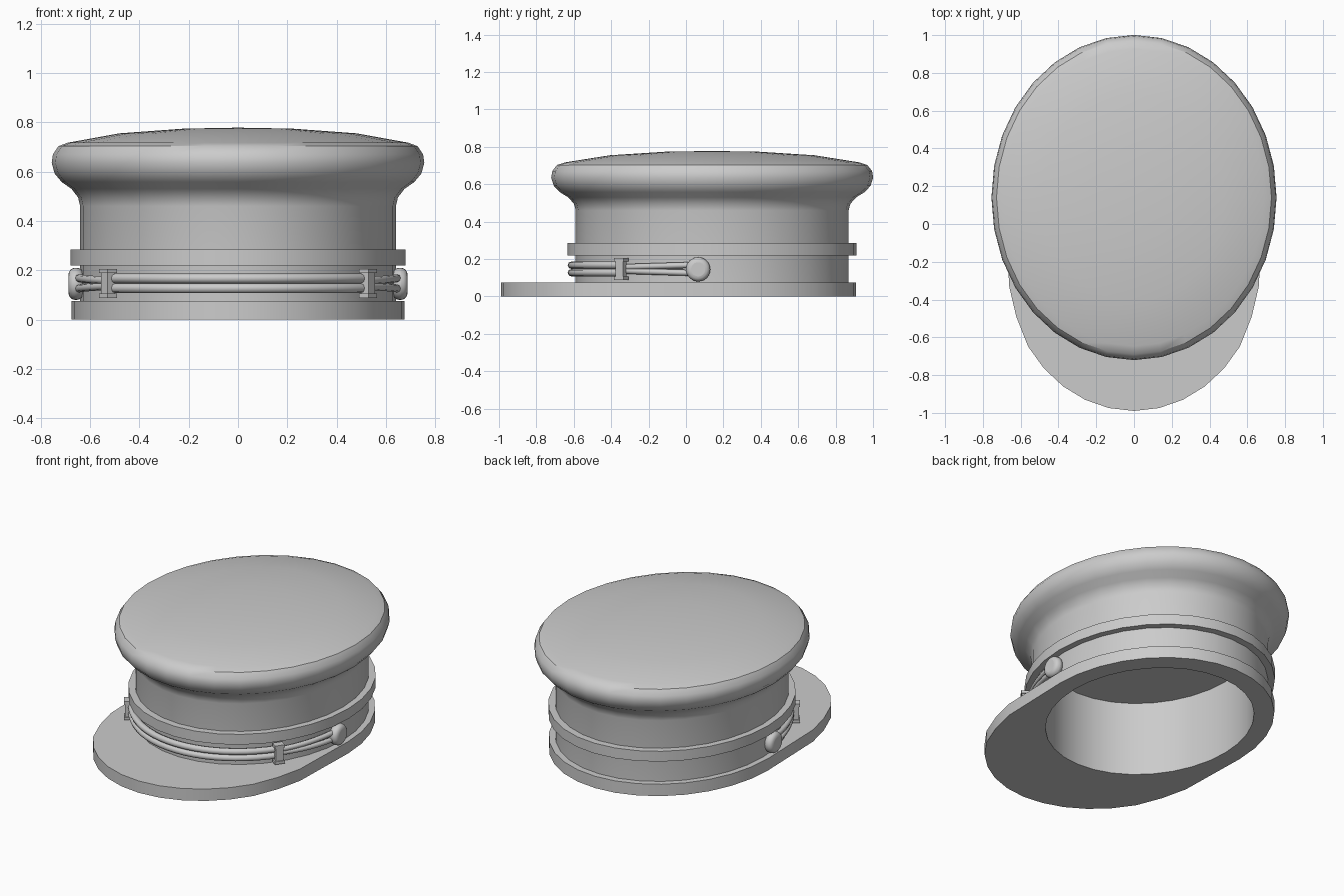
import bpy, bmesh, math
from mathutils import Matrix, Vector

if "Cube" in bpy.data.objects:
    bpy.data.objects.remove(bpy.data.objects["Cube"])

SEG = 32
CY = 0.14      # centre of the oval in y
ASPECT = 1.14  # oval depth / width

mat = bpy.data.materials.new("plain grey")
mat.diffuse_color = (0.6, 0.6, 0.6, 1)
mat.use_nodes = True
mat.node_tree.nodes["Principled BSDF"].inputs["Base Color"].default_value = mat.diffuse_color


def oval(a, t, z):
    """Point on the oval of half width a, t measured from the front."""
    return Vector((a * math.sin(t), CY - a * ASPECT * math.cos(t), z))


def finish(ob, angle=35):
    ob.data.materials.clear()
    ob.data.materials.append(mat)
    bpy.ops.object.select_all(action='DESELECT')
    ob.select_set(True)
    bpy.context.view_layer.objects.active = ob
    bpy.ops.object.shade_smooth_by_angle(angle=math.radians(angle))
    return ob


def from_bmesh(name, bm):
    bmesh.ops.recalc_face_normals(bm, faces=bm.faces)
    me = bpy.data.meshes.new(name)
    bm.to_mesh(me)
    bm.free()
    ob = bpy.data.objects.new(name, me)
    bpy.context.collection.objects.link(ob)
    return finish(ob)


def loft(name, loops, closed=False):
    """Bridge rings of points; a one-point ring is a pole."""
    bm = bmesh.new()
    rings = [[bm.verts.new(p) for p in loop] for loop in loops]
    pairs = list(zip(rings, rings[1:]))
    if closed:
        pairs.append((rings[-1], rings[0]))
    for r, s in pairs:
        for i in range(SEG):
            j = (i + 1) % SEG
            if len(r) == 1:
                bm.faces.new((r[0], s[i], s[j]))
            elif len(s) == 1:
                bm.faces.new((r[i], r[j], s[0]))
            else:
                bm.faces.new((r[i], r[j], s[j], s[i]))
    return from_bmesh(name, bm)


def ring(a, z):
    if a == 0:
        return [Vector((0, CY, z))]
    return [oval(a, 2 * math.pi * i / SEG, z) for i in range(SEG)]


def brim_ring(z):
    """Oval whose front half is pushed forward into the visor."""
    pts = ring(0.675, z)
    for i, p in enumerate(pts):
        k = min(i, SEG - i)
        if k < 8:
            p.y -= {6: 0.335, 7: 0.315}.get(k, 0.36)
    return pts


# cap body: lining, wall, flared crown and domed top
profile = [(0, .47), (.565, .47), (.565, 0), (.64, .004), (.64, .46), (.648, .495),
           (.675, .53), (.715, .558), (.743, .592), (.755, .635), (.75, .67),
           (.728, .703), (.69, .717), (.48, .755), (.22, .774), (0, .778)]
loft("cap_body", [ring(a, z) for a, z in profile])

# base rim and visor in one slab
loft("rim_and_visor", [ring(.565, 0), brim_ring(0), brim_ring(.075), ring(.62, .075)])

# raised band round the wall
loft("upper_band", [ring(a, z) for a, z in
                    [(.63, .22), (.678, .22), (.678, .285), (.63, .285)]], closed=True)


def cord(name, pts, radius):
    cu = bpy.data.curves.new(name, 'CURVE')
    cu.dimensions = '3D'
    cu.bevel_depth = radius
    cu.bevel_resolution = 2
    cu.use_fill_caps = True
    sp = cu.splines.new('POLY')
    sp.points.add(len(pts) - 1)
    for q, p in zip(sp.points, pts):
        q.co = (*p, 1)
    ob = bpy.data.objects.new(name, cu)
    bpy.context.collection.objects.link(ob)
    bpy.ops.object.select_all(action='DESELECT')
    ob.select_set(True)
    bpy.context.view_layer.objects.active = ob
    bpy.ops.object.convert(target='MESH')
    finish(bpy.context.view_layer.objects.active, 50)


T_BUCKLE, T_BUTTON, ZC = 0.89, 1.46, 0.147

# front cords between the buckles, side cords fanning out to the buttons
for label, s in (("lower", -1), ("upper", 1)):
    cord(f"front_cord_{label}",
         [oval(.66, T_BUCKLE * (i / 10 - 1), ZC + s * .02) for i in range(21)], .02)
    for side, d in (("left", -1), ("right", 1)):
        cord(f"side_cord_{label}_{side}",
             [oval(.654, d * (T_BUCKLE + (T_BUTTON - T_BUCKLE) * i / 8),
                   ZC + s * (.01 + .012 * i / 8)) for i in range(9)], .016)

for side, d in (("left", -1), ("right", 1)):
    # buckle: upright plate with a bar at each end
    t = d * T_BUCKLE
    n = Vector((math.sin(t), -math.cos(t) / ASPECT, 0)).normalized()
    rot = Matrix.Rotation(math.atan2(n.y, n.x), 4, 'Z')
    bm = bmesh.new()
    for z, size in ((ZC, (.036, .046, .1)), (ZC - .05, (.046, .06, .018)),
                    (ZC + .05, (.046, .06, .018))):
        m = Matrix.Translation(oval(.678, t, z)) @ rot @ Matrix.Diagonal((*size, 1))
        bmesh.ops.create_cube(bm, size=1, matrix=m)
    from_bmesh(f"buckle_{side}", bm)

    # rounded side button
    bpy.ops.mesh.primitive_cylinder_add(vertices=24, radius=.065, depth=.06,
                                        location=(d * .657, .065, .145),
                                        rotation=(0, math.pi / 2, 0))
    ob = bpy.context.object
    ob.name = f"button_{side}"
    bev = ob.modifiers.new("round_edge", 'BEVEL')
    bev.width = .027
    bev.segments = 4
    bev.limit_method = 'ANGLE'
    finish(ob, 50)
